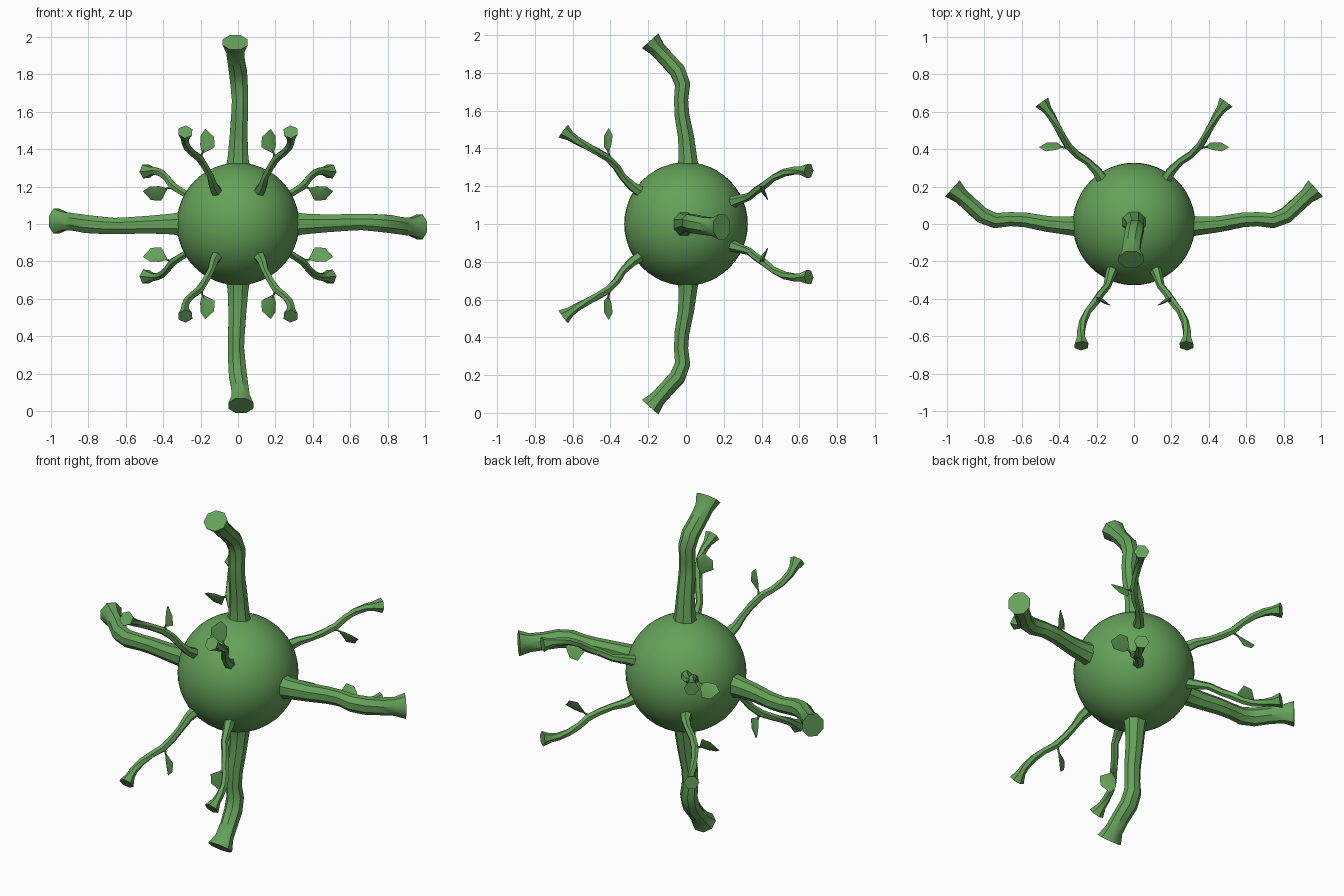
import bpy, bmesh, math
from mathutils import Vector

if "Cube" in bpy.data.objects:
    bpy.data.objects.remove(bpy.data.objects["Cube"])

green = bpy.data.materials.new("green")
green.diffuse_color = (0.13, 0.36, 0.10, 1)
green.use_nodes = True
green.node_tree.nodes["Principled BSDF"].inputs["Base Color"].default_value = green.diffuse_color
CENTRE = Vector((0, 0, 1))


def finish(bm, name, angle=40):
    bmesh.ops.recalc_face_normals(bm, faces=bm.faces)
    me = bpy.data.meshes.new(name)
    bm.to_mesh(me)
    bm.free()
    ob = bpy.data.objects.new(name, me)
    bpy.context.collection.objects.link(ob)
    me.materials.append(green)
    bpy.ops.object.select_all(action='DESELECT')
    ob.select_set(True)
    bpy.context.view_layer.objects.active = ob
    bpy.ops.object.shade_smooth_by_angle(angle=math.radians(angle))
    return ob


def tube(bm, pts, radii, sides, squash=1.0):
    """Rings around a path, closed at both ends; squash thins it in the bend plane."""
    rings = []
    for i, p in enumerate(pts):
        t = (pts[min(i + 1, len(pts) - 1)] - pts[max(i - 1, 0)]).normalized()
        v = (Vector((0, 1, 0)) - t * t.y).normalized()
        u = v.cross(t)
        ring = []
        for k in range(sides):
            a = 2 * math.pi * (k + 0.5) / sides
            ring.append(bm.verts.new(p + radii[i] * (u * math.cos(a) + v * squash * math.sin(a))))
        rings.append(ring)
    for a, b in zip(rings, rings[1:]):
        for k in range(sides):
            n = (k + 1) % sides
            bm.faces.new((a[k], a[n], b[n], b[k]))
    bm.faces.new(rings[0])
    bm.faces.new(rings[-1])


def place(pts, sx, sz, swap):
    """Mirror points by sign; swap exchanges x and z and flips front to back."""
    out = []
    for x, y, z in pts:
        x, z = x * sx, z * sz
        out.append(CENTRE + Vector((z, -y, x) if swap else (x, y, z)))
    return out


# round body
bm = bmesh.new()
bmesh.ops.create_uvsphere(bm, u_segments=48, v_segments=24, radius=0.327)
bmesh.ops.translate(bm, verts=bm.verts, vec=CENTRE)
finish(bm, "body")

# four thick arms: up, down, right, left
ARM = [(0, 0.01, 0.28), (0, 0.01, 0.35), (0.003, 0.0, 0.46), (0.008, -0.022, 0.58),
       (0.01, -0.026, 0.66), (0.006, -0.018, 0.74), (0, -0.045, 0.81),
       (-0.01, -0.10, 0.87), (-0.015, -0.15, 0.925), (-0.015, -0.19, 0.97)]
ARM_R = [0.075, 0.06, 0.052, 0.048, 0.046, 0.05, 0.052, 0.05, 0.052, 0.072]
for name, s, swap in (("top_arm", 1, 0), ("bottom_arm", -1, 0), ("right_arm", 1, 1), ("left_arm", -1, 1)):
    bm = bmesh.new()
    tube(bm, place(ARM, s, s, swap), ARM_R, 8, 0.88)
    finish(bm, name)

# eight thin twigs, each with a leaf on a short stem
TWIG = [(0.11, -0.23, 0.165), (0.13, -0.285, 0.2), (0.145, -0.335, 0.25), (0.175, -0.37, 0.305),
        (0.205, -0.415, 0.35), (0.245, -0.465, 0.38), (0.272, -0.52, 0.41),
        (0.283, -0.575, 0.44), (0.283, -0.61, 0.463), (0.281, -0.65, 0.492)]
TWIG_R = [0.034, 0.026, 0.02, 0.021, 0.022, 0.02, 0.021, 0.022, 0.025, 0.042]
STEM = [(0.195, -0.40, 0.335), (0.195, -0.408, 0.365), (0.185, -0.412, 0.395)]
LEAF = [(0.19, -0.41, 0.375), (0.202, -0.395, 0.42), (0.200, -0.388, 0.47), (0.175, -0.41, 0.508),
        (0.128, -0.435, 0.465), (0.124, -0.435, 0.41), (0.165, -0.40, 0.44), (0.16, -0.425, 0.44)]
for swap, depth in ((0, "front"), (1, "back")):
    for sx in (1, -1):
        for sz in (1, -1):
            hx, hz = (sz, sx) if swap else (sx, sz)
            tag = f"{depth}_{'upper' if hz > 0 else 'lower'}_{'right' if hx > 0 else 'left'}"
            bm = bmesh.new()
            tube(bm, place(TWIG, sx, sz, swap), TWIG_R, 6)
            finish(bm, tag + "_twig", 50)
            bm = bmesh.new()
            for p in place(LEAF, sx, sz, swap):
                bm.verts.new(p)
            bmesh.ops.convex_hull(bm, input=bm.verts)
            tube(bm, place(STEM, sx, sz, swap), [0.012, 0.007, 0.004], 5)
            finish(bm, tag + "_leaf", 25)
